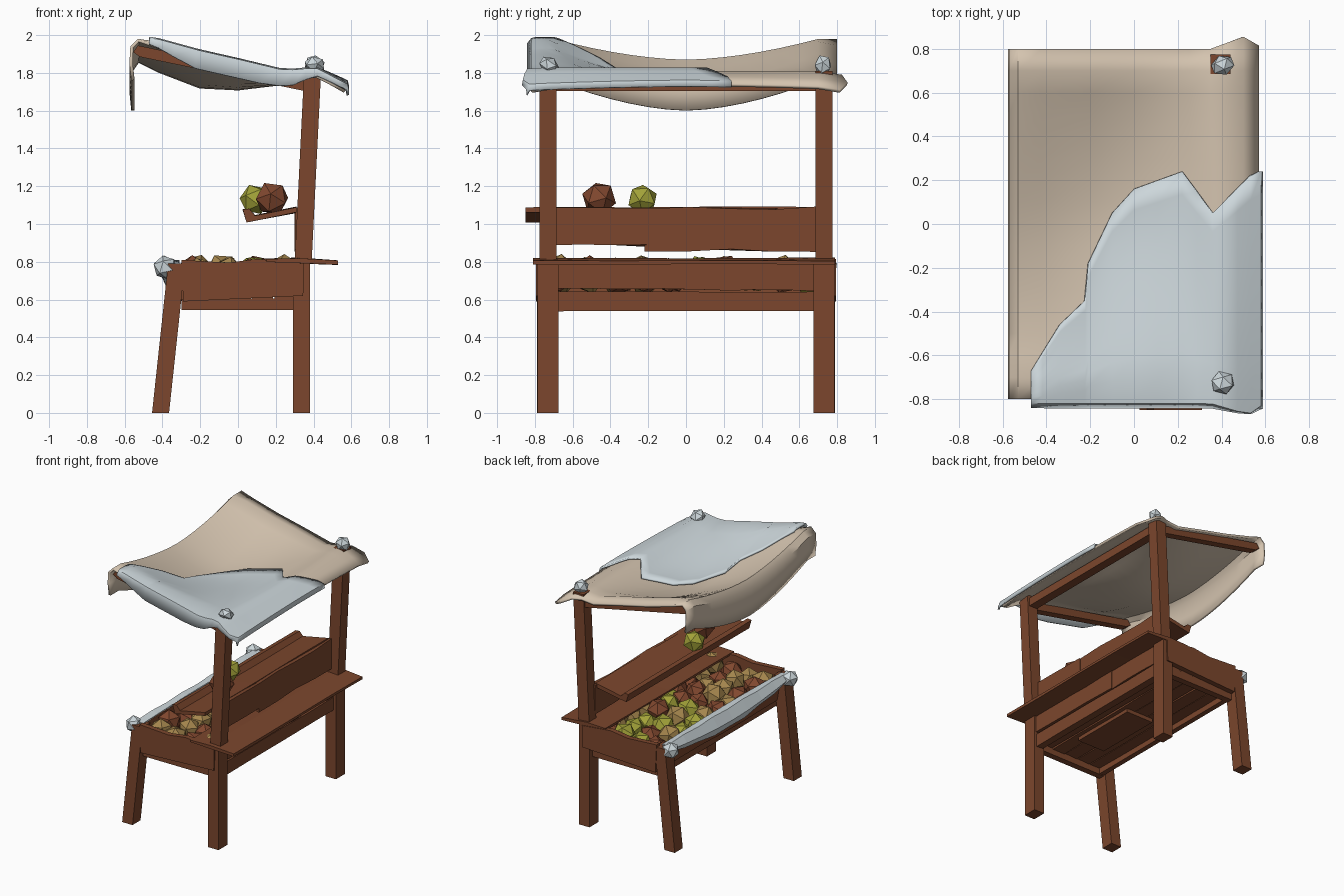
import bpy, bmesh, math, random
from mathutils import Vector

if "Cube" in bpy.data.objects:
    bpy.data.objects.remove(bpy.data.objects["Cube"])
random.seed(4)

def mat(name, c):
    m = bpy.data.materials.new(name)
    m.diffuse_color = (*c, 1)
    m.use_nodes = True
    m.node_tree.nodes["Principled BSDF"].inputs["Base Color"].default_value = m.diffuse_color
    return m

WOOD = mat("brown wood", (0.20, 0.062, 0.026))
BEIGE = mat("beige cloth", (0.66, 0.55, 0.43))
WHITE = mat("pale cloth", (0.61, 0.68, 0.71))
GREEN = mat("green fruit", (0.36, 0.36, 0.04))
TAN = mat("tan fruit", (0.38, 0.24, 0.075))
RED = mat("red fruit", (0.22, 0.064, 0.028))

def finish(name, bm, m, smooth=False):
    bmesh.ops.recalc_face_normals(bm, faces=bm.faces)
    me = bpy.data.meshes.new(name)
    bm.to_mesh(me)
    bm.free()
    me.materials.append(m)
    for p in me.polygons:
        p.use_smooth = smooth
    ob = bpy.data.objects.new(name, me)
    bpy.context.collection.objects.link(ob)
    return ob

def prism(name, pts, y0, y1, n=1, jit=0.0, m=WOOD):
    """Extrude an xz outline along y; jitter gives rough timber."""
    bm = bmesh.new()
    rings = []
    for i in range(n + 1):
        y = y0 + (y1 - y0) * i / n
        rings.append([bm.verts.new((x, y, z + random.uniform(-jit, jit))) for x, z in pts])
    k = len(pts)
    for a, b in zip(rings, rings[1:]):
        for j in range(k):
            bm.faces.new((a[j], a[(j + 1) % k], b[(j + 1) % k], b[j]))
    bm.faces.new(rings[0])
    bm.faces.new(rings[-1])
    return finish(name, bm, m)

def rect(x0, x1, z0, z1):
    return [(x0, z0), (x1, z0), (x1, z1), (x0, z1)]

def ball(name, loc, r, m, squash=1.0):
    bm = bmesh.new()
    bmesh.ops.create_icosphere(bm, subdivisions=1, radius=r)
    for v in bm.verts:
        v.co.z *= squash
    ob = finish(name, bm, m)
    ob.location = loc
    ob.rotation_euler = [random.uniform(0, 3) for _ in range(3)]

def sheet(name, rows, m, thick, offset, smooth=True):
    """Cloth from rows of points, thickened."""
    bm = bmesh.new()
    vs = [[bm.verts.new(p) for p in r] for r in rows]
    for a, b in zip(vs, vs[1:]):
        for j in range(len(a) - 1):
            bm.faces.new((a[j], a[j + 1], b[j + 1], b[j]))
    ob = finish(name, bm, m, False)
    if sum(p.normal.z * p.area for p in ob.data.polygons) < 0:
        ob.data.flip_normals()
    s = ob.modifiers.new("thickness", 'SOLIDIFY')
    s.thickness, s.offset = thick, offset
    if smooth:
        bpy.ops.object.select_all(action='DESELECT')
        bpy.context.view_layer.objects.active = ob
        ob.select_set(True)
        bpy.ops.object.shade_smooth_by_angle(angle=math.radians(40))
    return ob

# legs, posts, bin ends and roof arms, mirrored in y
for s in (-1, 1):
    prism("back_leg", rect(0.29, 0.38, 0, 0.8), s * 0.675, s * 0.785)
    prism("back_post", [(0.30, 0.8), (0.39, 0.8), (0.44, 1.81), (0.35, 1.81)], s * 0.685, s * 0.775)
    prism("front_leg", [(-0.455, 0), (-0.365, 0), (-0.28, 0.79), (-0.37, 0.79)], s * 0.69, s * 0.79)
    prism("bin_end", [(-0.29, 0.59), (0.345, 0.62), (0.35, 0.79), (0.1, 0.815), (-0.05, 0.795), (-0.3, 0.81)],
          s * 0.755, s * 0.795)
    prism("bin_end_beam", rect(-0.3, 0.3, 0.545, 0.605), s * 0.70, s * 0.75)
    prism("roof_arm", [(0.42, 1.69), (0.42, 1.75), (-0.53, 1.945), (-0.555, 1.91), (-0.52, 1.885)],
          s * 0.70, s * 0.76)
    ball("roof_knob", (0.405, s * 0.725, 1.84), 0.058, WHITE, 0.8)
    ball("front_knob", (-0.385, s * 0.74, 0.77), 0.065, WHITE)

# bin
prism("bin_front", [(-0.31, 0.6), (-0.28, 0.6), (-0.31, 0.79), (-0.345, 0.79)], -0.76, 0.76, 6, 0.008)
prism("bin_back_low", rect(0.335, 0.365, 0.655, 0.79), -0.7, 0.18, 3, 0.006)
prism("bin_back_high", rect(0.335, 0.36, 0.65, 0.80), 0.18, 0.7, 3, 0.006)
prism("bin_back_beam", rect(0.30, 0.36, 0.54, 0.64), -0.7, 0.7, 4, 0.003)
prism("bin_front_beam", rect(-0.30, -0.26, 0.55, 0.61), -0.7, 0.7)
for i in range(5):
    x = -0.28 + i * 0.118
    prism("bin_floor_slat", rect(x, x + 0.11, 0.595, 0.62), -0.75, 0.75, 4, 0.006)
prism("floor_patch", rect(-0.09, 0.15, 0.565, 0.595), -0.45, 0.1)
prism("counter_plank", [(0.15, 0.80), (0.53, 0.785), (0.53, 0.805), (0.32, 0.82), (0.15, 0.815)], -0.81, 0.79, 4, 0.003)

# raised shelf with back boards
prism("shelf_back_long", rect(0.30, 0.335, 0.86, 1.085), -0.22, 0.70, 4, 0.008)
prism("shelf_back_short", rect(0.305, 0.34, 0.885, 1.085), -0.72, -0.21, 3, 0.008)
prism("shelf", [(0.045, 1.01), (0.31, 1.06), (0.31, 1.09), (0.09, 1.045), (0.06, 1.08), (0.025, 1.075)],
      -0.85, 0.68, 5, 0.003)
prism("roof_back_beam", rect(0.35, 0.42, 1.705, 1.77), -0.72, 0.72)

# fruit
ball("shelf_fruit_red", (0.18, -0.46, 1.135), 0.093, RED)
ball("shelf_fruit_green", (0.09, -0.23, 1.13), 0.083, GREEN)
for i in range(4):
    for j in range(10):
        y = -0.66 + j * 0.147
        c = random.choice((TAN, TAN, RED) if y < -0.25 else (GREEN, TAN, RED, GREEN))
        ball("bin_fruit", (-0.22 + i * 0.15 + random.uniform(-.02, .02), y + random.uniform(-.02, .02),
                           0.73 + random.uniform(-.02, .025)), random.uniform(0.078, 0.092), c)

# canopy: profile over the arms blended to a sagging middle profile
EDGE = [(-0.565, 1.76), (-0.575, 1.85), (-0.57, 1.94), (-0.53, 1.98), (-0.42, 1.965), (-0.2, 1.905),
        (0.0, 1.86), (0.25, 1.80), (0.35, 1.81), (0.42, 1.81), (0.5, 1.77), (0.57, 1.73)]
MID = [(-0.565, 1.60), (-0.575, 1.7), (-0.565, 1.82), (-0.53, 1.87), (-0.42, 1.82), (-0.2, 1.735),
       (0.0, 1.725), (0.25, 1.755), (0.35, 1.80), (0.42, 1.81), (0.5, 1.78), (0.57, 1.745)]

def lerp(tab, x):
    for (a, p), (b, q) in zip(tab, tab[1:]):
        if x <= b:
            return p + (q - p) * max(0, x - a) / (b - a)
    return tab[-1][1]

def weight(y):
    return min(1, abs(y) / 0.7) ** 1.7

def height(x, y):
    w = weight(y)
    return lerp(EDGE[3:], x) * w + lerp(MID[3:], x) * (1 - w)

FLARE = [(0.35, 0), (0.5, 0.055), (0.54, 0.055), (0.57, 0.015)]
rows = []
for (x, ze), (_, zm) in zip(EDGE, MID):
    r = []
    for j in range(17):
        y = -0.8 + 0.1 * j
        w = weight(y)
        drop = 0.02 if j in (0, 16) and x > -0.5 else 0
        yy = y + math.copysign(lerp(FLARE, x), y) * (abs(y) > 0.75)
        r.append((x, yy, ze * w + zm * (1 - w) - drop))
    rows.append(r)
sheet("canopy", rows, BEIGE, 0.018, -1)

# torn pale cover sheet lying on the canopy, with a hanging side hem
TORN = [(-0.47, -0.67), (-0.34, -0.46), (-0.225, -0.35), (-0.21, -0.18), (-0.1, 0.05), (0, 0.16),
        (0.22, 0.24), (0.36, 0.05), (0.53, 0.22), (0.575, 0.24)]
HEM = [(-0.47, 0.03), (-0.24, 0.10), (0.1, 0.10), (0.3, 0.08), (0.4, 0.04), (0.58, 0.03)]
xs = sorted([p[0] for p in TORN] + [-0.42, 0.11, 0.29, 0.42, 0.47])
rows = []
for x in xs:
    top, f = lerp(TORN, x), lerp(FLARE, x)
    y0 = -0.805 - f
    z0 = height(x, y0) + 0.012
    r = [(x, y0 - 0.03 + f * 0.5, z0 - lerp(HEM, x)), (x, y0 - 0.01 + f * .2, z0 - 0.005)]
    for j in range(1, 11):
        y = y0 + (top - y0) * j / 10
        r.append((x, y, height(x, y) + 0.012))
    rows.append(r)
rows.append([(0.582, p[1], p[2] - 0.03) for p in rows[-1]])
sheet("cover_sheet", rows, WHITE, 0.014, 0)

# cloth swag tied along the bin front
rows = []
for i in range(9):
    t = i / 8
    y, b = -0.74 + 1.48 * t, math.sin(math.pi * t)
    rows.append([(-0.31, y, 0.79 + 0.012 * b), (-0.36, y, 0.80 + 0.008 * (i % 2)),
                 (-0.385 - 0.02 * b, y, 0.775 - 0.04 * b), (-0.365 - 0.012 * (i % 2), y, 0.755 - 0.085 * b)])
sheet("bin_swag", rows, WHITE, 0.012, 0, False)
